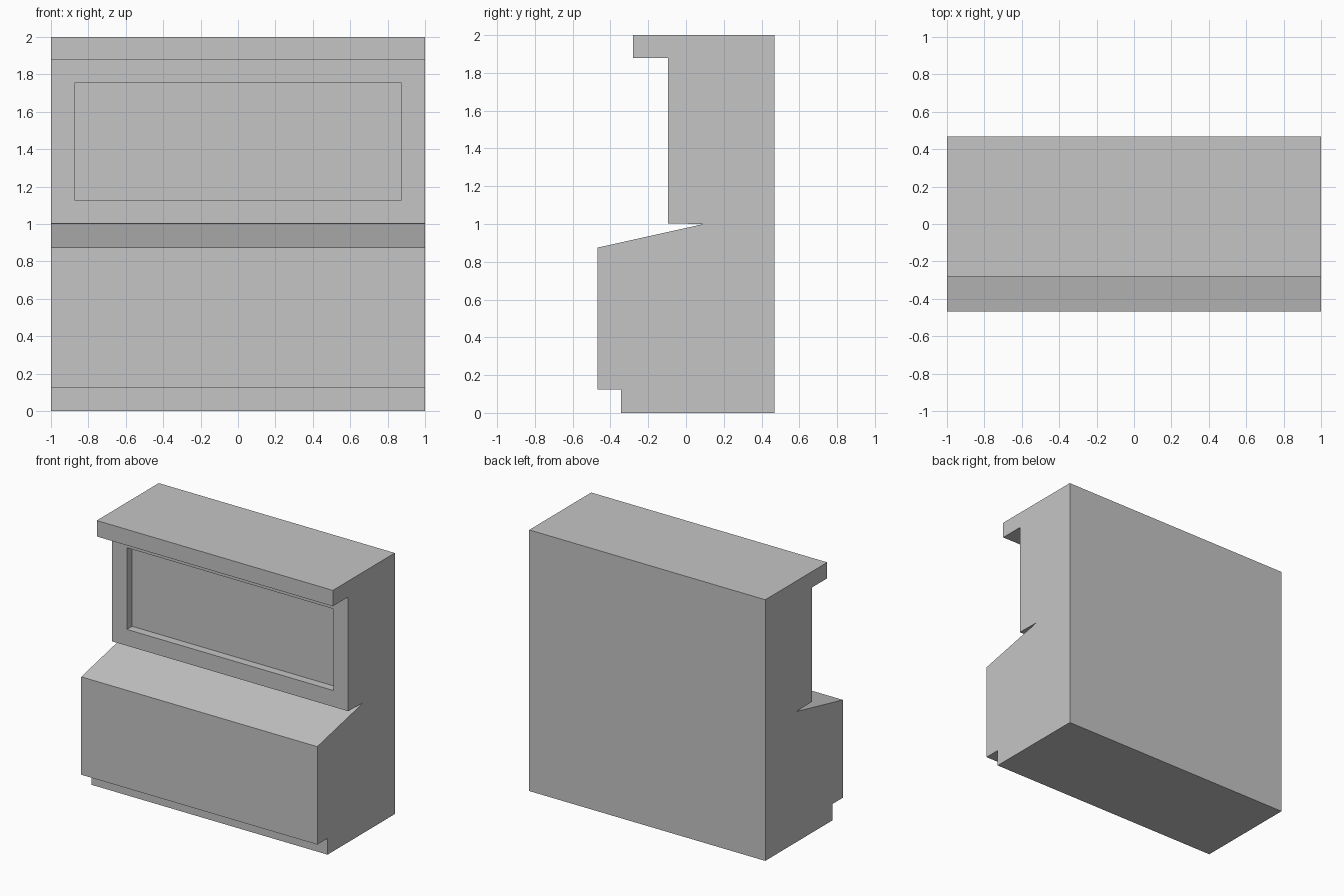
import bpy
import bmesh
from mathutils import Vector

cube = bpy.data.objects.get("Cube")
if cube:
    bpy.data.objects.remove(cube, do_unlink=True)

HALF_WIDTH = 1.0
FRAME = 0.125     # border around the recessed panel
RECESS = 0.0625   # depth of the panel

# Flat grey finish
grey = bpy.data.materials.new("light_grey")
grey.use_nodes = True
colour = (0.56, 0.56, 0.56, 1)
grey.diffuse_color = colour
grey.node_tree.nodes["Principled BSDF"].inputs["Base Color"].default_value = colour

# Side profile (y, z): toe kick, cabinet front, sloped top, upper front, cornice
profile = [
    (0.469, 0), (-0.344, 0), (-0.344, 0.125), (-0.469, 0.125),
    (-0.469, 0.875), (0.094, 1.0), (-0.094, 1.003), (-0.094, 1.878),
    (-0.281, 1.878), (-0.281, 2), (0.469, 2),
]

# Extrude the profile across the width
bm = bmesh.new()
side = bm.faces.new([bm.verts.new((-HALF_WIDTH, y, z)) for y, z in profile])
extruded = bmesh.ops.extrude_face_region(bm, geom=[side])["geom"]
bmesh.ops.translate(
    bm, vec=(2 * HALF_WIDTH, 0, 0),
    verts=[g for g in extruded if isinstance(g, bmesh.types.BMVert)])
bmesh.ops.recalc_face_normals(bm, faces=bm.faces)

# Recess the framed panel into the upper front
upper = min(bm.faces, key=lambda f: (
    f.calc_center_median() - Vector((0, -0.094, 1.44))).length)
bmesh.ops.inset_region(bm, faces=[upper], thickness=FRAME, use_even_offset=True)
bmesh.ops.inset_individual(bm, faces=[upper], thickness=0, depth=0)
bmesh.ops.translate(bm, vec=(0, RECESS, 0), verts=list(upper.verts))

mesh = bpy.data.meshes.new("cabinet_body")
bm.to_mesh(mesh)
bm.free()
mesh.materials.append(grey)
body = bpy.data.objects.new("cabinet_body", mesh)
bpy.context.collection.objects.link(body)
